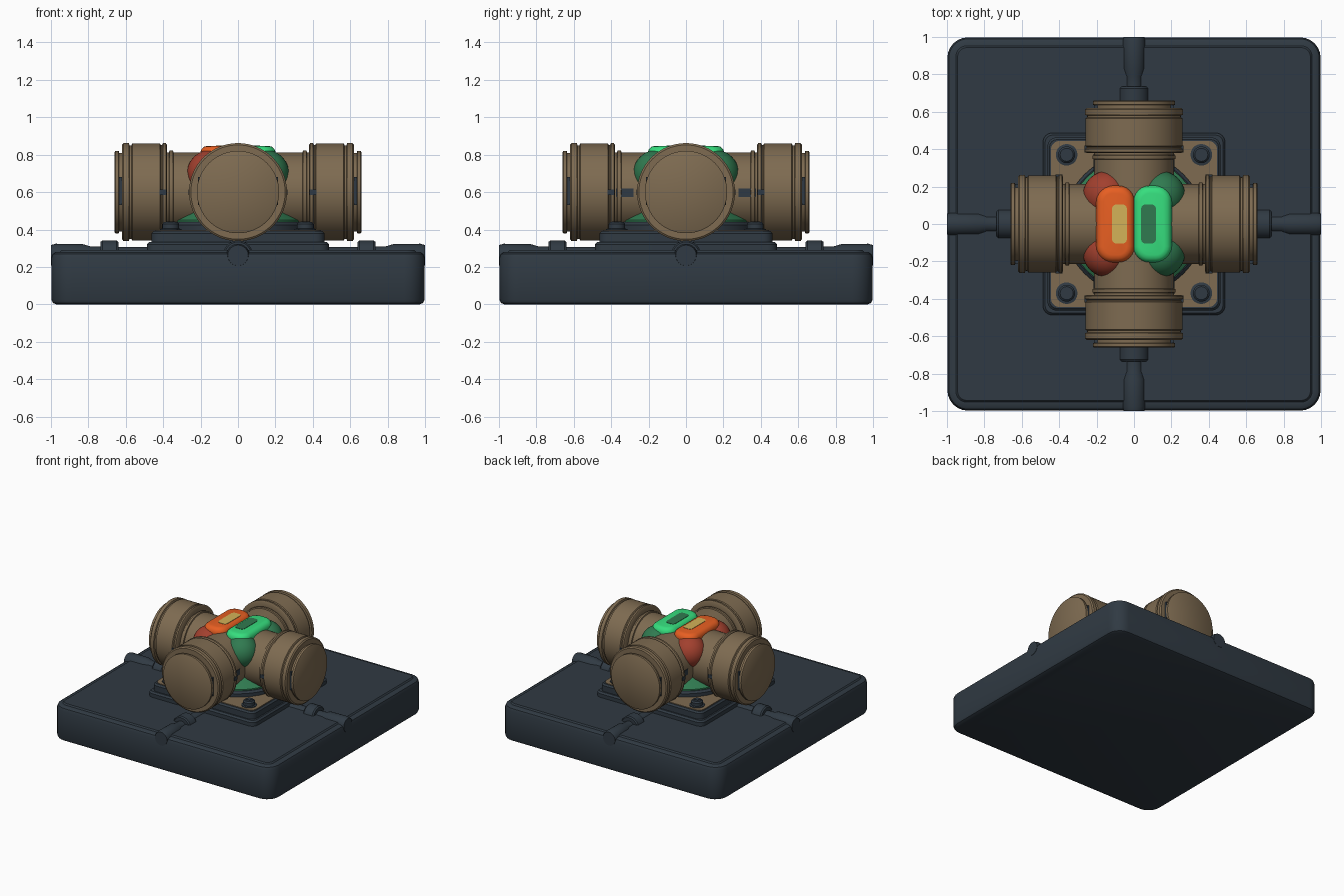
import bpy, bmesh, math
from mathutils import Matrix

cube = bpy.data.objects.get("Cube")
if cube:
    bpy.data.objects.remove(cube, do_unlink=True)


def material(name, rgb):
    m = bpy.data.materials.new(name)
    m.use_nodes = True
    col = [(c / 255 / 12.92 if c < 11 else ((c / 255 + 0.055) / 1.055) ** 2.4) for c in rgb] + [1]
    m.diffuse_color = col
    bsdf = m.node_tree.nodes["Principled BSDF"]
    bsdf.inputs["Base Color"].default_value = col
    bsdf.inputs["Roughness"].default_value = 0.6
    return m


slate = material("dark slate", (48, 58, 67))
bronze = material("bronze", (126, 107, 81))
orange = material("bright orange", (232, 95, 34))
green = material("bright green", (54, 222, 126))
dark_green = material("dark green", (48, 122, 80))
dark_red = material("dark red", (162, 64, 46))
yellow = material("pale yellow", (212, 178, 88))


def finish(name, bm, mat, matrix=Matrix()):
    bmesh.ops.recalc_face_normals(bm, faces=bm.faces)
    me = bpy.data.meshes.new(name)
    bm.to_mesh(me)
    bm.free()
    me.materials.append(mat)
    ob = bpy.data.objects.new(name, me)
    ob.matrix_world = matrix
    bpy.context.collection.objects.link(ob)
    bpy.ops.object.select_all(action="DESELECT")
    ob.select_set(True)
    bpy.context.view_layer.objects.active = ob
    bpy.ops.object.shade_smooth_by_angle(angle=math.radians(35))
    return ob


def bridge(bm, loops):
    for a, b in zip(loops, loops[1:]):
        n = len(a)
        for i in range(n):
            bm.faces.new((a[i], a[(i + 1) % n], b[(i + 1) % n], b[i]))
    bm.faces.new(loops[0])
    bm.faces.new(loops[-1])


def slab(name, hx, hy, r, layers, mat, x=0, y=0, steps=6):
    """Rounded rectangle stacked through (inset, z) layers."""
    bm = bmesh.new()
    loops = []
    for inset, z in layers:
        rr = max(r - inset, 0.01)
        loop = []
        for k, (sx, sy) in enumerate(((1, 1), (-1, 1), (-1, -1), (1, -1))):
            for i in range(steps + 1):
                a = math.pi / 2 * (k + i / steps)
                loop.append(bm.verts.new((sx * (hx - inset - rr) + rr * math.cos(a),
                                          sy * (hy - inset - rr) + rr * math.sin(a), z)))
        loops.append(loop)
    bridge(bm, loops)
    return finish(name, bm, mat, Matrix.Translation((x, y, 0)))


def lathe(name, profile, mat, matrix=Matrix(), sides=48):
    """Revolve (height, radius) points about the local z axis."""
    bm = bmesh.new()
    loops = [[bm.verts.new((r * math.cos(math.tau * i / sides), r * math.sin(math.tau * i / sides), h))
              for i in range(sides)] for h, r in profile]
    bridge(bm, loops)
    return finish(name, bm, mat, matrix)


def box(name, lo, hi, mat, matrix):
    bm = bmesh.new()
    bmesh.ops.create_cube(bm, size=1)
    for v in bm.verts:
        v.co = [l + (h - l) * (c + 0.5) for l, h, c in zip(lo, hi, v.co)]
    return finish(name, bm, mat, matrix)


# Base block and its raised top panel
slab("base_block", 0.998, 0.998, 0.11,
     [(0.025, 0), (0.008, 0.008), (0, 0.025), (0, 0.25), (0.008, 0.27), (0.025, 0.28), (0.05, 0.28)], slate)
slab("base_panel", 0.955, 0.955, 0.06, [(0, 0.26), (0, 0.277), (0.012, 0.29)], slate)

# Stepped mounting plate
slab("mount_lower", 0.487, 0.487, 0.05, [(0, 0.28), (0, 0.32), (0.012, 0.333)], slate)
slab("mount_upper", 0.463, 0.463, 0.05, [(0, 0.32), (0, 0.38), (0.012, 0.392)], slate)
slab("mount_face", 0.445, 0.445, 0.05, [(0, 0.388), (0, 0.397)], bronze)

# Round seat and the green collar below the hub
lathe("seat_ring", [(0.385, 0.375), (0.425, 0.375), (0.44, 0.36)], slate)
lathe("hub_skirt", [(0.43, 0.355), (0.45, 0.355), (0.475, 0.32), (0.5, 0.285), (0.6, 0.2)], dark_green)

# Corner bolts with a cross ridge on the head
for i, (sx, sy) in enumerate(((1, 1), (-1, 1), (-1, -1), (1, -1))):
    at = Matrix.Translation((sx * 0.36, sy * 0.37, 0))
    lathe(f"bolt_{i}", [(0.39, 0.058), (0.402, 0.058), (0.405, 0.045), (0.43, 0.045), (0.44, 0.035)],
          slate, at, 20)
    for w, d in ((0.028, 0.006), (0.006, 0.028)):
        box(f"bolt_cross_{i}", (-w, -d, 0.438), (w, d, 0.444), slate, at @ Matrix.Rotation(0.7, 4, "Z"))

# Four arms with drums, end caps, marks and supply pipes
arm_profile = [(0, 0.213), (0.345, 0.213), (0.348, 0.222), (0.365, 0.222), (0.37, 0.213), (0.38, 0.213),
               (0.38, 0.252), (0.386, 0.262), (0.4, 0.262), (0.407, 0.252), (0.413, 0.252),
               (0.418, 0.26), (0.565, 0.26), (0.57, 0.25), (0.58, 0.25), (0.584, 0.262),
               (0.612, 0.262), (0.62, 0.252), (0.62, 0.21), (0.635, 0.21),
               (0.638, 0.22), (0.656, 0.22), (0.66, 0.214)]
pipe_profile = [(0.4, 0.045), (0.64, 0.045), (0.64, 0.072), (0.65, 0.08), (0.725, 0.08), (0.735, 0.072),
                (0.735, 0.046), (0.79, 0.048), (0.83, 0.06), (0.975, 0.062), (1.0, 0.055)]
for k, side in enumerate(("left", "back", "right", "front")):
    turn = Matrix.Rotation(k * math.pi / 2, 4, "Z")
    outward = Matrix.Rotation(math.pi / 2, 4, "Y")
    lathe(f"{side}_arm", arm_profile, bronze, turn @ Matrix.Translation((0, 0, 0.6)) @ outward, 64)
    lathe(f"{side}_pipe", pipe_profile, slate, turn @ Matrix.Translation((0, 0, 0.262)) @ outward, 24)
    for s in (-1, 1):
        flank = turn @ Matrix.Diagonal((1, s, 1, 1))
        box(f"{side}_drum_mark", (0.383, 0.24, 0.585), (0.42, 0.264, 0.615), slate, flank)
        box(f"{side}_cap_mark", (0.621, 0.19, 0.53), (0.637, 0.214, 0.68), slate, flank)
        if k % 2:
            box(f"{side}_arm_mark", (0.28, 0.2, 0.575), (0.375, 0.216, 0.62), slate, flank)

# Hub halves: rounded lobes between the arms, raised buttons and inset bars
for side, s, shell, cap, bar in (("right", -1, dark_red, orange, yellow),
                                 ("left", 1, dark_green, green, dark_green)):
    for t in (-1, 1):
        bm = bmesh.new()
        bmesh.ops.create_uvsphere(bm, u_segments=32, v_segments=20, radius=1)
        finish(f"{side}_hub_lobe", bm, shell,
               Matrix.Translation((s * 0.145, t * 0.155, 0.7)) @ Matrix.Diagonal((0.128, 0.128, 0.126, 1)))
    slab(f"{side}_hub_core", 0.085, 0.17, 0.05, [(0, 0.6), (0, 0.79), (0.02, 0.81)], shell, s * 0.1)
    slab(f"{side}_button", 0.102, 0.205, 0.085,
         [(0, 0.76), (0, 0.812), (0.007, 0.83), (0.022, 0.843), (0.04, 0.847)], cap, s * 0.1)
    slab(f"{side}_button_bar", 0.04, 0.105, 0.025, [(0, 0.844), (0, 0.85)], bar, s * 0.078)
